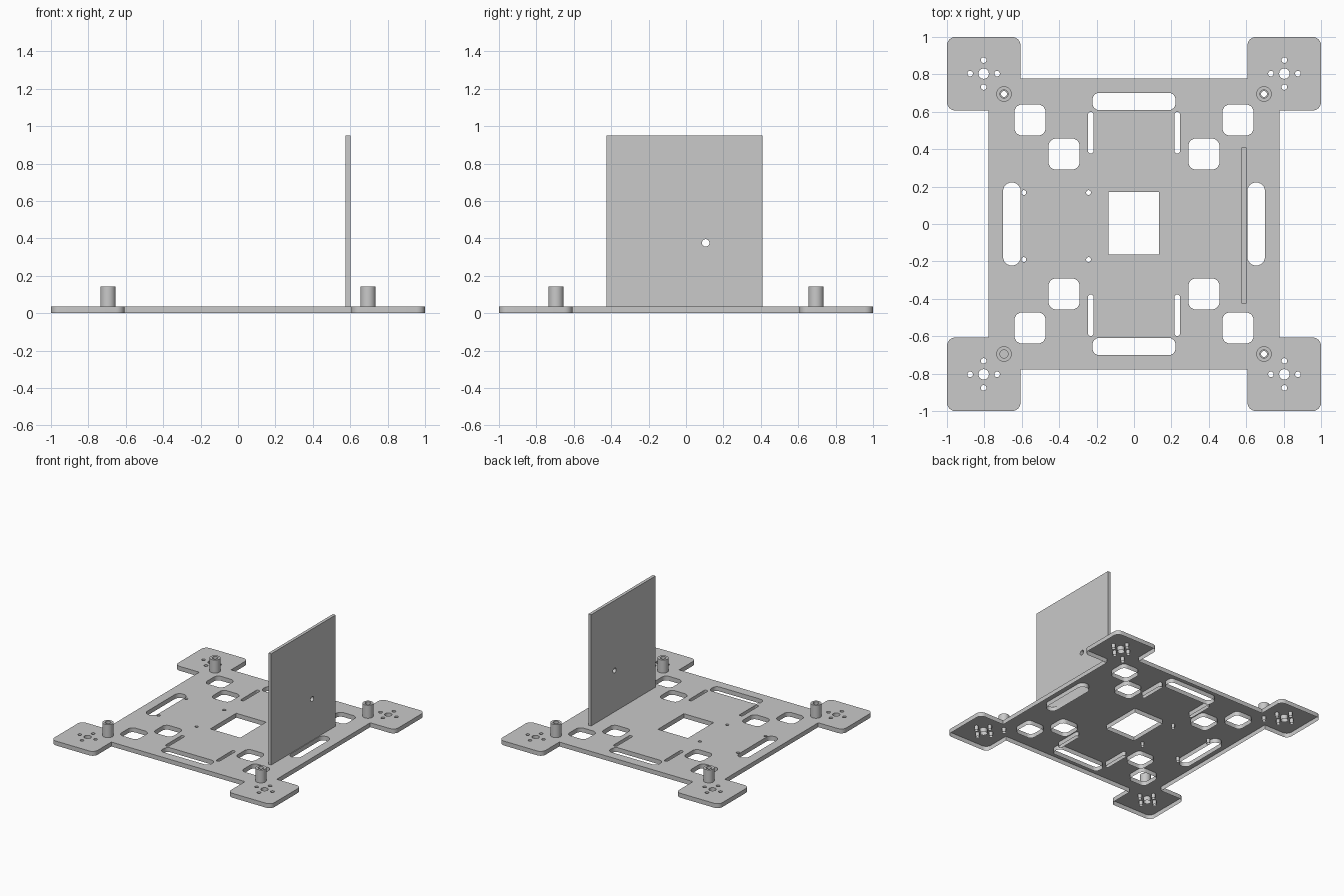
import bpy, bmesh, math
from mathutils import Matrix, Vector

if "Cube" in bpy.data.objects:
    bpy.data.objects.remove(bpy.data.objects["Cube"], do_unlink=True)

grey = bpy.data.materials.new("plain grey")
grey.use_nodes = True
COLOUR = (0.585, 0.585, 0.585, 1)
grey.diffuse_color = COLOUR
grey.node_tree.nodes["Principled BSDF"].inputs["Base Color"].default_value = COLOUR


def arc(cx, cy, r, start, steps=6):
    """Quarter circle, counter-clockwise from the start angle in quarter turns."""
    angles = [(start + i / steps) * math.pi / 2 for i in range(steps + 1)]
    return [(cx + r * math.cos(a), cy + r * math.sin(a)) for a in angles]


def rounded(cx, cy, hx, hy, r):
    """Rounded rectangle; a radius equal to the half size gives a slot or circle."""
    pts = []
    for q, (sx, sy) in enumerate([(1, 1), (-1, 1), (-1, -1), (1, -1)]):
        pts += arc(cx + sx * (hx - r), cy + sy * (hy - r), r, q)
    return pts


def circle(cx, cy, r):
    return rounded(cx, cy, r, r, r)


def rect(cx, cy, hx, hy):
    return [(cx + hx, cy + hy), (cx - hx, cy + hy), (cx - hx, cy - hy), (cx + hx, cy - hy)]


def sheet(name, loops, thickness, matrix, open_below=False):
    """Sheet with walls: the first loop is the outline and the others are holes."""
    curve = bpy.data.curves.new(name + "_profile", "CURVE")
    curve.dimensions = "2D"
    curve.fill_mode = "BOTH"
    curve.extrude = thickness / 2
    for loop in loops:
        clean = [p for i, p in enumerate(loop) if math.dist(p, loop[i - 1]) > 1e-5]
        spline = curve.splines.new("POLY")
        spline.points.add(len(clean) - 1)
        for point, (x, y) in zip(spline.points, clean):
            point.co = (x, y, 0, 1)
        spline.use_cyclic_u = True
    helper = bpy.data.objects.new(name + "_profile", curve)
    bpy.context.collection.objects.link(helper)
    graph = bpy.context.evaluated_depsgraph_get()
    mesh = bpy.data.meshes.new_from_object(helper.evaluated_get(graph))
    bpy.data.objects.remove(helper, do_unlink=True)
    mesh.name = name
    bm = bmesh.new()
    bm.from_mesh(mesh)
    bmesh.ops.remove_doubles(bm, verts=bm.verts, dist=1e-5)
    bmesh.ops.recalc_face_normals(bm, faces=bm.faces)
    if open_below:
        below = [f for f in bm.faces if all(v.co.z < 0 for v in f.verts)]
        bmesh.ops.delete(bm, geom=below, context="FACES_ONLY")
    bmesh.ops.transform(bm, matrix=matrix, verts=bm.verts)
    bm.to_mesh(mesh)
    bm.free()
    mesh.materials.clear()
    mesh.materials.append(grey)
    obj = bpy.data.objects.new(name, mesh)
    bpy.context.collection.objects.link(obj)
    bpy.ops.object.select_all(action="DESELECT")
    obj.select_set(True)
    bpy.context.view_layer.objects.active = obj
    bpy.ops.object.shade_smooth_by_angle(angle=math.radians(30))


PLATE = 0.036     # plate thickness
BODY = 0.777      # half width of the central body
PAD = 0.607       # inner edge of the corner pads
R = 0.045         # pad corner radius
POST = 0.695      # standoff position

# Base plate outline: one corner pad turned four times
quarter = [(BODY, PAD)] + arc(1 - R, PAD + R, R, -1) + arc(1 - R, 1 - R, R, 0)
quarter += arc(PAD + R, 1 - R, R, 1) + [(PAD, BODY)]
outline = []
for k in range(4):
    turn = Matrix.Rotation(k * math.pi / 2, 2)
    outline += [tuple(turn @ Vector(p)) for p in quarter]

# Central window and small mounting holes
holes = [rect(-0.001, 0.004, 0.136, 0.168)]
holes += [circle(x, y, 0.013) for x in (-0.589, -0.243) for y in (0.168, -0.19)]

# Long slots along the edges
for s in (-1, 1):
    holes.append(rounded(0, s * 0.655, 0.222, 0.046, 0.036))
    holes.append(rounded(s * 0.653, 0, 0.047, 0.222, 0.046))

# Repeated cut-outs in each quarter
corners = [(sx, sy) for sx in (-1, 1) for sy in (-1, 1)]
for sx, sy in corners:
    holes.append(rounded(sx * 0.231, sy * 0.488, 0.015, 0.111, 0.015))
    for c in (0.556, 0.374):
        holes.append(rounded(sx * c, sy * c, 0.083, 0.083, 0.04))
    mx, my = sx * 0.804, sy * 0.804
    holes.append(circle(mx, my, 0.028))
    for dx, dy in ((1, 0), (-1, 0), (0, 1), (0, -1)):
        holes.append(circle(mx + dx * 0.072, my + dy * 0.072, 0.015))
    if (sx, sy) != (-1, -1):
        holes.append(circle(sx * POST, sy * POST, 0.016))

# The plate is a shell: top skin with hanging walls, open underneath
sheet("base_plate", [outline] + holes, PLATE, Matrix.Translation((0, 0, PLATE / 2)),
      open_below=True)

# Hollow standoffs
TOP = 0.143
for sx, sy in corners:
    name = ("back" if sy > 0 else "front") + ("_left" if sx > 0 else "_right") + "_standoff"
    sheet(name, [circle(0, 0, 0.041), circle(0, 0, 0.022)], TOP - PLATE,
          Matrix.Translation((sx * POST, sy * POST, (TOP + PLATE) / 2)))

# Upright panel with a single hole, standing across the left side
upright = Matrix(((0, 0, 1, 0.588), (1, 0, 0, 0), (0, 1, 0, 0), (0, 0, 0, 1)))
sheet("upright_panel", [rect(-0.008, 0.493, 0.418, 0.457), circle(0.105, 0.376, 0.02)],
      0.025, upright)
